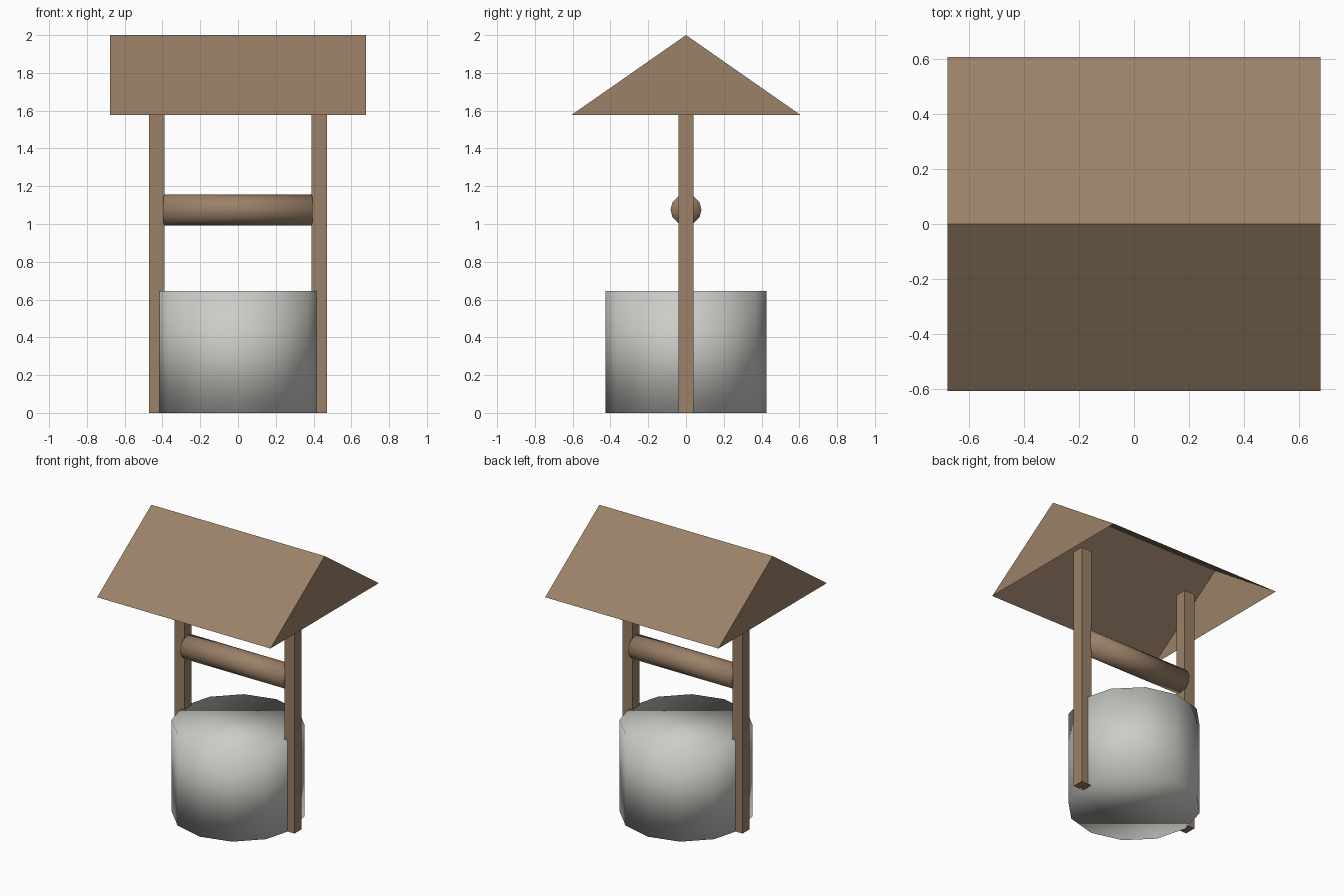
import bpy
import bmesh
from math import radians

cube = bpy.data.objects.get("Cube")
if cube:
    bpy.data.objects.remove(cube, do_unlink=True)


def material(name, rgb):
    mat = bpy.data.materials.new(name)
    mat.use_nodes = True
    mat.diffuse_color = (*rgb, 1)
    mat.node_tree.nodes["Principled BSDF"].inputs["Base Color"].default_value = (*rgb, 1)
    return mat


wood = material("brown_wood", (0.33, 0.22, 0.14))
stone = material("grey_stone", (0.60, 0.60, 0.57))


def finish(name, mat):
    obj = bpy.context.object
    obj.name = obj.data.name = name
    obj.data.materials.append(mat)
    return obj


def cylinder(name, mat, radius, depth, z, rotation=(0, 0, 0)):
    bpy.ops.mesh.primitive_cylinder_add(vertices=12, radius=radius, depth=depth,
                                        location=(0, 0, z), rotation=rotation)
    # Fully smooth, so the rims are softly shaded too
    bpy.ops.object.shade_smooth()
    return finish(name, mat)


# Stone basin and the winding roller between the posts
cylinder("stone_basin", stone, 0.427, 0.645, 0.3225)
cylinder("winding_roller", wood, 0.082, 0.79, 1.075, (0, radians(90), 0))

# Square posts, ending inside the hollow roof
POST_TOP = 1.73
for side, name in ((1, "left_post"), (-1, "right_post")):
    bpy.ops.mesh.primitive_cube_add(size=1, location=(side * 0.43, 0, POST_TOP / 2))
    bpy.context.object.scale = (0.08, 0.08, POST_TOP)
    finish(name, wood)

# Hollow gable roof: thin slopes and end triangles, open underneath
bm = bmesh.new()
ends = [[bm.verts.new((x, y, z)) for y, z in ((-0.605, 1.578), (0, 2), (0.605, 1.578))]
        for x in (-0.677, 0.677)]
for end in ends:
    bm.faces.new(end)
for i in range(2):
    bm.faces.new((ends[0][i], ends[0][i + 1], ends[1][i + 1], ends[1][i]))
bmesh.ops.recalc_face_normals(bm, faces=bm.faces)
# Slopes must face upward
if sum(f.normal.z for f in bm.faces) < 0:
    bmesh.ops.reverse_faces(bm, faces=bm.faces)
mesh = bpy.data.meshes.new("gable_roof")
bm.to_mesh(mesh)
bm.free()
mesh.materials.append(wood)
roof = bpy.data.objects.new("gable_roof", mesh)
bpy.context.collection.objects.link(roof)
